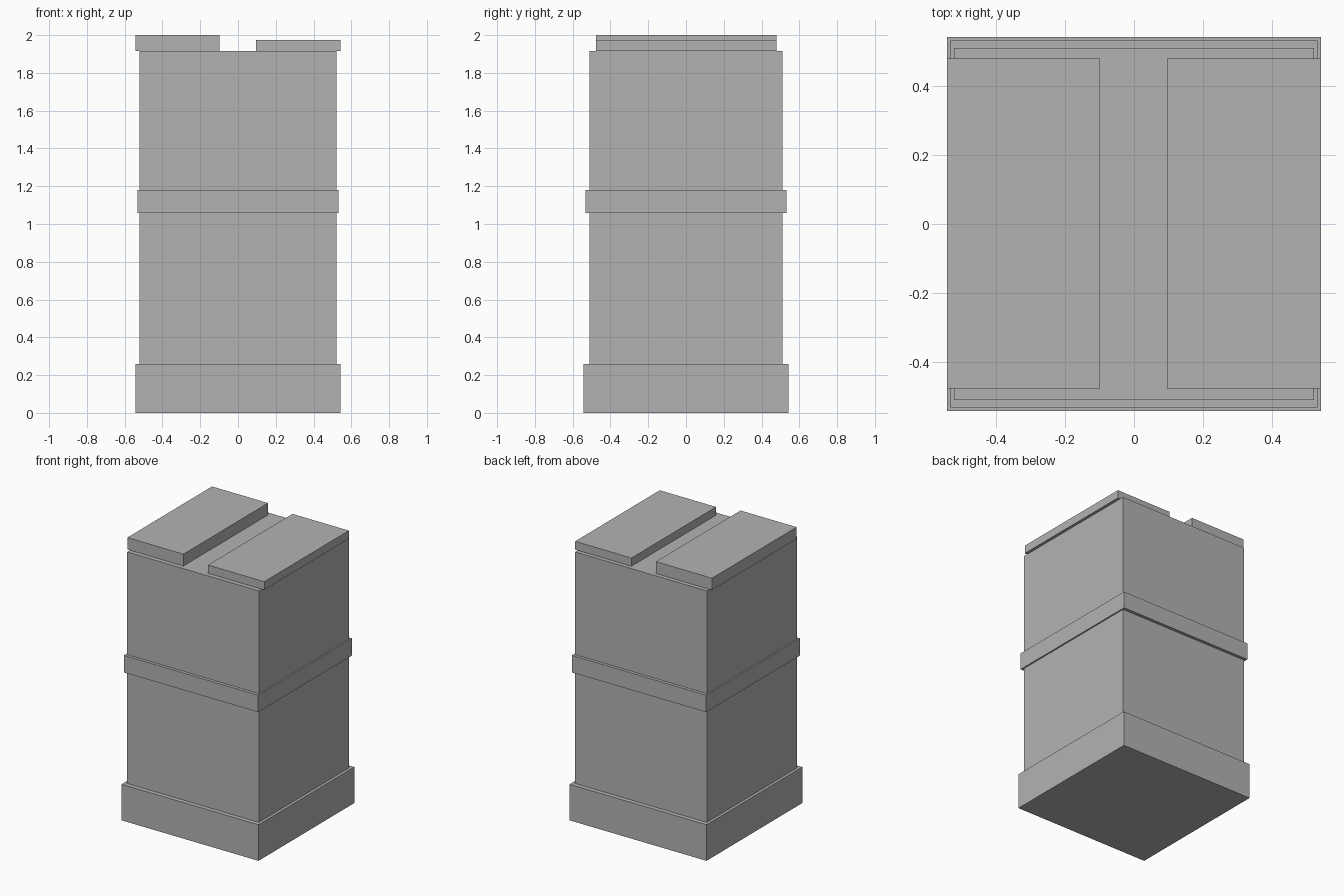
import bpy

if "Cube" in bpy.data.objects:
    bpy.data.objects.remove(bpy.data.objects["Cube"])

grey = bpy.data.materials.new("plain grey")
grey.diffuse_color = (0.45, 0.45, 0.45, 1)
grey.use_nodes = True
grey.node_tree.nodes["Principled BSDF"].inputs["Base Color"].default_value = grey.diffuse_color


def box(name, x, y, z):
    """Box from (min, max) ranges on each axis."""
    bpy.ops.mesh.primitive_cube_add(size=1, location=[sum(r) / 2 for r in (x, y, z)])
    ob = bpy.context.object
    ob.name = name
    ob.scale = [r[1] - r[0] for r in (x, y, z)]
    bpy.ops.object.transform_apply(location=False, rotation=False, scale=True)
    ob.data.materials.append(grey)
    return ob


# Pillar: plinth, shaft and middle band
box("plinth", (-0.542, 0.542), (-0.542, 0.542), (0, 0.258))
box("shaft", (-0.522, 0.522), (-0.51, 0.51), (0.2, 1.915))
box("middle_band", (-0.532, 0.532), (-0.532, 0.532), (1.058, 1.18))

# Two slabs on top, the left one thicker
box("left_top_slab", (-0.542, -0.098), (-0.477, 0.48), (1.915, 2.0))
box("right_top_slab", (0.096, 0.542), (-0.477, 0.48), (1.915, 1.974))
